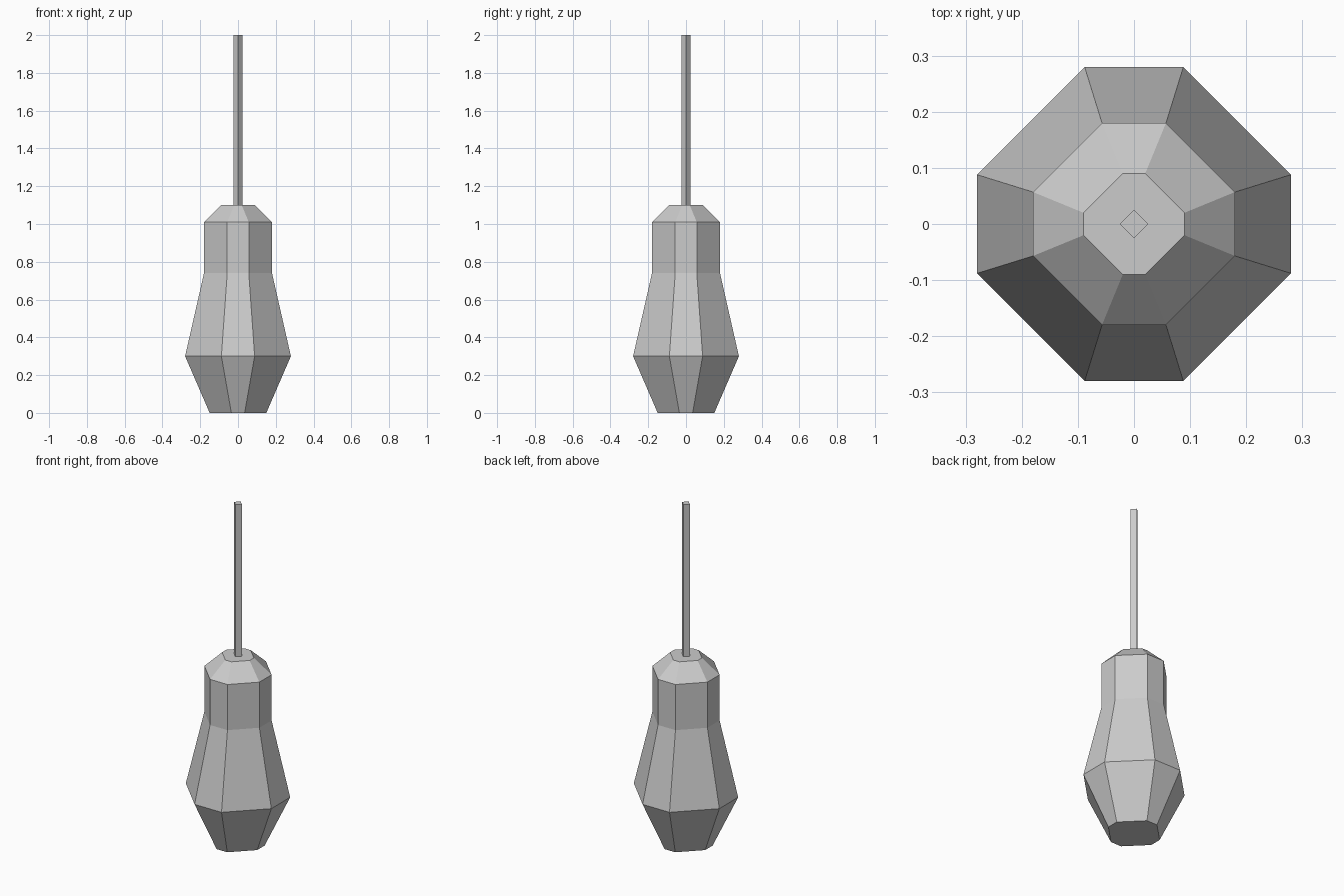
import bpy
import bmesh

if "Cube" in bpy.data.objects:
    bpy.data.objects.remove(bpy.data.objects["Cube"])


def loft(name, rings):
    """Skin a stack of equal-sided rings and cap both ends."""
    bm = bmesh.new()
    loops = [[bm.verts.new(p) for p in ring] for ring in rings]
    n = len(loops[0])
    for low, high in zip(loops, loops[1:]):
        for i in range(n):
            j = (i + 1) % n
            bm.faces.new((low[i], low[j], high[j], high[i]))
    bm.faces.new(loops[0][::-1])
    bm.faces.new(loops[-1])
    mesh = bpy.data.meshes.new(name)
    bm.to_mesh(mesh)
    bm.free()
    obj = bpy.data.objects.new(name, mesh)
    bpy.context.collection.objects.link(obj)
    return obj


def chamfered_square(z, w, f):
    """Eight-sided ring: half-width w, half-length f of the axis-facing sides."""
    return [(x, y, z) for x, y in ((w, -f), (w, f), (f, w), (-f, w),
                                   (-w, f), (-w, -f), (-f, -w), (f, -w))]


def diamond(z, r):
    return [(r, 0, z), (0, r, z), (-r, 0, z), (0, -r, z)]


# Weighted body: height, half-width, half-length of flat side
profile = [(0.0, 0.15, 0.035), (0.30, 0.28, 0.088), (0.74, 0.18, 0.057),
           (1.01, 0.18, 0.057), (1.10, 0.09, 0.02)]
loft("body", [chamfered_square(*p) for p in profile])

# Thin hanging rod
loft("rod", [diamond(1.10, 0.025), diamond(2.0, 0.025)])
